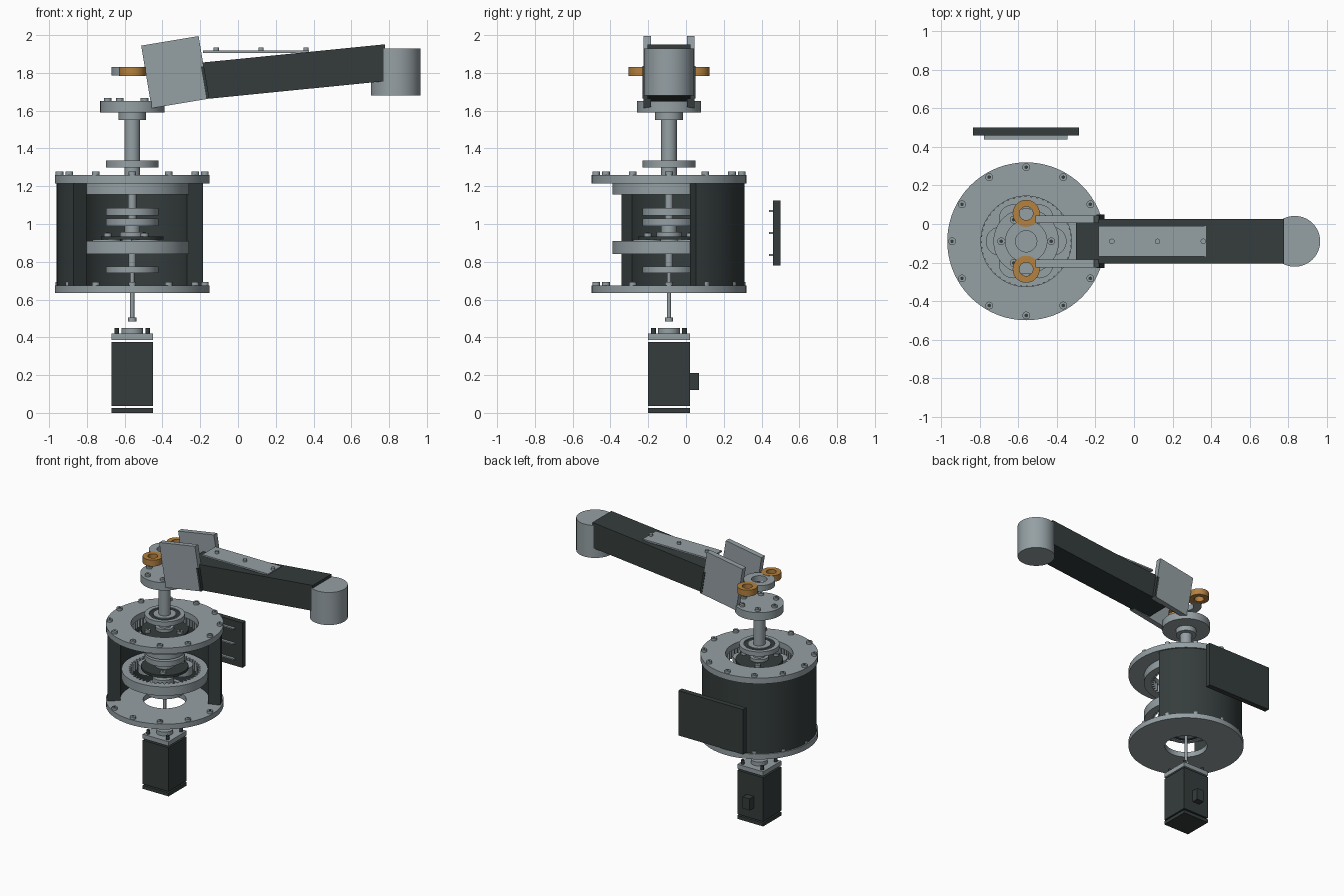
import bpy, bmesh, math
from mathutils import Matrix, Vector

if "Cube" in bpy.data.objects:
    bpy.data.objects.remove(bpy.data.objects["Cube"], do_unlink=True)


def material(name, rgb):
    m = bpy.data.materials.new(name)
    m.use_nodes = True
    m.diffuse_color = (*rgb, 1)
    m.node_tree.nodes["Principled BSDF"].inputs["Base Color"].default_value = (*rgb, 1)
    return m


GREY = material("machined grey", (0.30, 0.35, 0.37))
DARK = material("dark housing", (0.035, 0.046, 0.045))
ORANGE = material("bronze orange", (0.46, 0.22, 0.05))
AX, AY = -0.56, -0.09          # main vertical axis


def finish(bm, name, mat, smooth=True):
    bmesh.ops.recalc_face_normals(bm, faces=bm.faces)
    me = bpy.data.meshes.new(name)
    bm.to_mesh(me)
    bm.free()
    me.materials.append(mat)
    ob = bpy.data.objects.new(name, me)
    bpy.context.collection.objects.link(ob)
    if smooth:
        bpy.ops.object.select_all(action="DESELECT")
        ob.select_set(True)
        bpy.context.view_layer.objects.active = ob
        bpy.ops.object.shade_smooth_by_angle(angle=math.radians(30))
    return ob


def cyl(name, r, z0, z1, mat=GREY, spots=((AX, AY),), seg=64):
    """One or more upright cylinders at the given x, y spots."""
    bm = bmesh.new()
    for x, y in spots:
        bmesh.ops.create_cone(bm, cap_ends=True, segments=seg, radius1=r, radius2=r,
                              depth=z1 - z0,
                              matrix=Matrix.Translation((x, y, (z0 + z1) / 2)))
    return finish(bm, name, mat)


def ring(name, ro, ri, z0, z1, mat=GREY, x=AX, y=AY, start=0, sweep=360, teeth=0):
    """Upright tube, arc-shaped wall or internally toothed ring."""
    n = teeth * 4 if teeth else 72
    closed = sweep == 360
    bm = bmesh.new()
    rows = []
    for i in range(n if closed else n + 1):
        a = math.radians(start + sweep * i / n)
        inner = ri - 0.02 if teeth and i % 4 < 2 else ri
        rows.append([bm.verts.new((x + r * math.cos(a), y + r * math.sin(a), z))
                     for r, z in ((ro, z0), (ro, z1), (inner, z1), (inner, z0))])
    for i in range(n):
        p, q = rows[i], rows[(i + 1) % len(rows)]
        for k in range(4):
            j = (k + 1) % 4
            bm.faces.new((p[k], q[k], q[j], p[j]))
    if not closed:
        bm.faces.new(rows[0])
        bm.faces.new(rows[-1])
    return finish(bm, name, mat)


def box(name, x, y, z, mat, tilt=0):
    """Box from (min, max) ranges, tilted in the x-z plane about its centre."""
    lo, hi = Vector((x[0], y[0], z[0])), Vector((x[1], y[1], z[1]))
    bm = bmesh.new()
    m = (Matrix.Translation((lo + hi) / 2)
         @ Matrix.Rotation(math.radians(-tilt), 4, "Y")
         @ Matrix.Diagonal((*(hi - lo), 1)))
    bmesh.ops.create_cube(bm, size=1, matrix=m)
    return finish(bm, name, mat, False)


def circle(r, n, start=0):
    return [(AX + r * math.cos(math.radians(start + 360 * i / n)),
             AY + r * math.sin(math.radians(start + 360 * i / n))) for i in range(n)]


def screws(name, spots, z, r=0.02, h=0.018):
    """Screw heads with a dark socket."""
    cyl(name, r, z, z + h, GREY, spots, 20)
    cyl(name + "_sockets", r * 0.5, z + h - 0.004, z + h + 0.001, DARK, spots, 6)


# Motor
def square(name, z0, z1, mat, half=0.11):
    return box(name, (AX - half, AX + half), (AY - half, AY + half), (z0, z1), mat)


square("motor_end_cap", 0, 0.026, DARK)
square("motor_body", 0.037, 0.374, DARK)
square("motor_face_plate", 0.386, 0.42, GREY)
box("motor_connector", (AX - 0.03, AX + 0.03), (0.02, 0.07), (0.12, 0.21), DARK)
cyl("motor_boss", 0.058, 0.42, 0.45)
corners = [(AX + sx * 0.082, AY + sy * 0.082) for sx in (-1, 1) for sy in (-1, 1)]
cyl("motor_screws", 0.013, 0.42, 0.45, DARK, corners, 16)

# Input shaft
cyl("input_shaft", 0.011, 0.49, 0.78, seg=24)
cyl("shaft_coupling", 0.022, 0.485, 0.505, seg=24)

# Housing with an open front
ring("bottom_flange", 0.41, 0.15, 0.635, 0.675)
ring("top_flange", 0.41, 0.235, 1.215, 1.26)
ring("housing_wall", 0.40, 0.31, 0.675, 1.215, DARK, start=21, sweep=198)
screws("bottom_flange_screws", circle(0.385, 12), 0.675)
screws("top_flange_screws", circle(0.385, 12), 1.26)


# Bearings: two races with a dark ball cage between
def bearing(name, z0, z1, bore):
    ring(name + "_outer_race", 0.14, 0.108, z0, z1)
    ring(name + "_cage", 0.108, 0.08, z0 + 0.006, z1 - 0.006, DARK)
    ring(name + "_inner_race", 0.08, bore, z0, z1)


bearing("lower_bearing", 0.74, 0.775, 0.018)
bearing("middle_bearing", 0.99, 1.03, 0.04)
bearing("upper_bearing", 1.045, 1.085, 0.02)
bearing("output_bearing", 1.30, 1.335, 0.04)


# Two planetary gear stages
def stage(name, z0, z1, carrier_z, start):
    ring(name + "_ring_gear", 0.30, 0.25, z0, z1, teeth=48)
    cyl(name + "_planets", 0.075, z0 + 0.012, carrier_z, GREY, circle(0.135, 3, start), 24)
    cyl(name + "_sun", 0.055, z0 + 0.012, carrier_z, GREY, seg=24)
    cyl(name + "_carrier", 0.165, carrier_z, carrier_z + 0.018, DARK)
    cyl(name + "_hub", 0.065, carrier_z + 0.018, carrier_z + 0.04)
    screws(name + "_pins", circle(0.13, 3, start), carrier_z + 0.018)


stage("lower_stage", 0.842, 0.91, 0.917, 60)
stage("upper_stage", 1.155, 1.215, 1.20, 0)
cyl("lower_sun_shaft", 0.02, 0.775, 0.86, seg=32)
cyl("middle_shaft", 0.042, 0.95, 1.03)
cyl("upper_sun_shaft", 0.022, 1.03, 1.17, seg=32)

# Output shaft and wrist flange
cyl("output_shaft", 0.042, 1.22, 1.56)
cyl("output_hub", 0.073, 1.55, 1.59)
cyl("output_flange", 0.17, 1.59, 1.65)
screws("output_flange_screws", circle(0.13, 6), 1.65, 0.02, 0.016)

# Joint rings
ring("joint_centre_ring", 0.11, 0.055, 1.786, 1.83)
for side, sy in (("left", 1), ("right", -1)):
    ring(side + "_joint_bushing", 0.07, 0.035, 1.784, 1.832, ORANGE, AX, AY + sy * 0.145)
    # Tilted side plates of the elbow bracket
    y = AY + sy * 0.115
    box(side + "_bracket_plate", (-0.487, -0.179), (y - 0.02, y + 0.02),
        (1.636, 1.972), GREY, 9.5)
    # Dark pads at the plate ends
    box(side + "_bracket_pad", (-0.182, -0.166), (y - 0.024, y + 0.024),
        (1.665, 1.835), DARK, 9.5)

# Upper arm: straight tube with upright ends
bm = bmesh.new()
rise = math.tan(math.radians(5.7))
x0, x1 = -0.30, 0.778
shear = Matrix.Identity(4)
shear[2][0] = rise
size = Matrix.Diagonal((x1 - x0, 0.23, 0.195, 1))
centre = Matrix.Translation(((x0 + x1) / 2, AY, 1.80))
bmesh.ops.create_cube(bm, size=1, matrix=centre @ shear @ size)
finish(bm, "arm_tube", DARK, False)

# Arm end cylinder and level cover strip
cyl("arm_end_cylinder", 0.132, 1.68, 1.93, GREY, ((0.835, AY),))
box("arm_cover_strip", (-0.185, 0.375), (AY - 0.08, AY + 0.08), (1.906, 1.918), GREY)
cyl("cover_strip_screws", 0.014, 1.918, 1.935, GREY, [(x, AY) for x in (-0.115, 0.122, 0.36)], 16)

# Control panel behind the housing
box("control_panel", (-0.835, -0.285), (0.46, 0.5), (0.78, 1.125), DARK)
for i in range(3):
    z = 0.835 + 0.117 * i
    box(f"panel_rail_{i + 1}", (-0.78, -0.345), (0.44, 0.46), (z - 0.005, z + 0.005), GREY)
